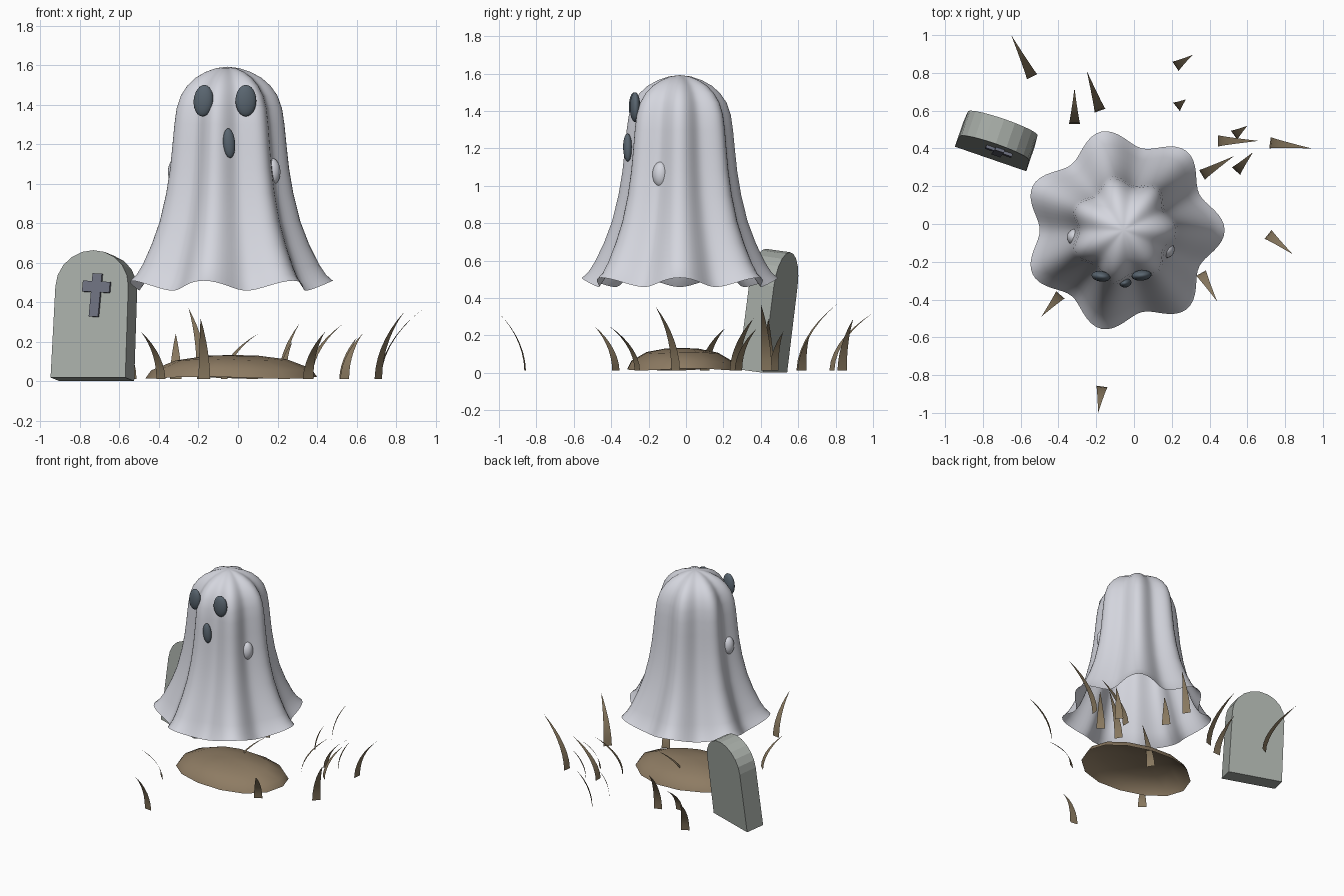
import bpy, bmesh, math
from mathutils import Vector, Matrix

cube = bpy.data.objects.get("Cube")
if cube:
    bpy.data.objects.remove(cube, do_unlink=True)


def material(name, rgb):
    m = bpy.data.materials.new(name)
    m.use_nodes = True
    m.diffuse_color = (*rgb, 1)
    bsdf = m.node_tree.nodes["Principled BSDF"]
    bsdf.inputs["Base Color"].default_value = (*rgb, 1)
    bsdf.inputs["Roughness"].default_value = 0.9
    return m


sheet_white = material("sheet white", (0.66, 0.67, 0.73))
face_slate = material("face slate", (0.10, 0.13, 0.16))
stone_grey = material("stone grey", (0.38, 0.41, 0.38))
cross_slate = material("cross slate", (0.15, 0.16, 0.21))
soil_brown = material("soil brown", (0.27, 0.20, 0.125))
grass_tan = material("grass tan", (0.25, 0.19, 0.115))


def finish(name, bm, mat, smooth=False, matrix=None):
    mesh = bpy.data.meshes.new(name)
    bm.to_mesh(mesh)
    bm.free()
    ob = bpy.data.objects.new(name, mesh)
    bpy.context.collection.objects.link(ob)
    mesh.materials.append(mat)
    if smooth:
        mesh.shade_smooth()
    if matrix:
        ob.matrix_world = matrix
    return ob


def lathe(name, rings, sides, place, mat):
    """Open dome: an apex and rings whose points come from place(r, z, angle)."""
    bm = bmesh.new()
    apex = bm.verts.new(place(0, rings[0][1], 0))
    last = None
    for r, z in rings[1:]:
        ring = [bm.verts.new(place(r, z, math.tau * i / sides)) for i in range(sides)]
        for i in range(sides):
            j = (i + 1) % sides
            if last:
                bm.faces.new((last[i], ring[i], ring[j], last[j]))
            else:
                bm.faces.new((apex, ring[i], ring[j]))
        last = ring
    return finish(name, bm, mat, True)


def ellipsoid(name, centre, radii, mat, roll=0.0, turn=0.0):
    bm = bmesh.new()
    bmesh.ops.create_uvsphere(bm, u_segments=20, v_segments=12, radius=1)
    m = (Matrix.Translation(centre) @ Matrix.Rotation(turn, 4, 'Z')
         @ Matrix.Rotation(roll, 4, 'Y') @ Matrix.Diagonal((*radii, 1)))
    return finish(name, bm, mat, True, m)


# Draped sheet with seven folds and a wavy hem
def fold(r, z, a):
    wave = math.cos(7 * a)
    r *= 1 - 0.085 * (1 - wave)
    skirt = max(0, (0.8 - z) / 0.31) ** 2
    return (-0.055 + r * math.cos(a), -0.033 + r * math.sin(a), z + 0.024 * wave * skirt)


sheet_profile = [(0, 1.592), (0.06, 1.585), (0.12, 1.565), (0.175, 1.535), (0.22, 1.495),
                 (0.255, 1.445), (0.278, 1.38), (0.29, 1.30), (0.30, 1.20), (0.313, 1.08),
                 (0.335, 0.95), (0.37, 0.81), (0.415, 0.69), (0.465, 0.58), (0.50, 0.52),
                 (0.535, 0.484)]
lathe("ghost_sheet", sheet_profile, 112, fold, sheet_white)

# Face and small arm bumps under the sheet
ellipsoid("right_eye", (-0.175, -0.277, 1.42), (0.05, 0.028, 0.08), face_slate, 0.1, -0.15)
ellipsoid("left_eye", (0.04, -0.272, 1.42), (0.053, 0.028, 0.08), face_slate, 0, 0.1)
ellipsoid("mouth", (-0.045, -0.312, 1.205), (0.031, 0.024, 0.075), face_slate, -0.08, 0.2)
ellipsoid("left_arm", (0.17, -0.135, 1.06), (0.045, 0.045, 0.07), sheet_white, 0, -0.4)
ellipsoid("right_arm", (-0.31, -0.07, 1.06), (0.045, 0.045, 0.07), sheet_white, 0, 0.2)


# Leaning gravestone, extruded from an arched outline
def slab(name, outline, y0, y1, mat, matrix):
    bm = bmesh.new()
    face = bm.faces.new([bm.verts.new((x, y0, z)) for x, z in outline])
    new = bmesh.ops.extrude_face_region(bm, geom=[face])["geom"]
    bmesh.ops.translate(bm, vec=(0, y1 - y0, 0),
                        verts=[v for v in new if isinstance(v, bmesh.types.BMVert)])
    bmesh.ops.recalc_face_normals(bm, faces=bm.faces)
    return finish(name, bm, mat, False, matrix)


stone_place = (Matrix.Translation((-0.737, 0.41, 0.01))
               @ Matrix.Rotation(math.radians(-19), 4, 'Z')
               @ Matrix.Rotation(math.radians(-7.5), 4, 'X'))
arch = [(0.195 * math.cos(math.pi * i / 10), 0.465 + 0.185 * math.sin(math.pi * i / 10))
        for i in range(11)]
slab("gravestone", [(-0.2, 0), (0.2, 0)] + arch, -0.07, 0.07, stone_grey, stone_place)

# Raised cross on the stone
w, a, low, high = 0.025, 0.073, 0.435, 0.49
cross = [(-w, 0.31), (w, 0.31), (w, low), (a, low), (a, high), (w, high),
         (w, 0.53), (-w, 0.53), (-w, high), (-a, high), (-a, low), (-w, low)]
slab("stone_cross", cross, -0.086, -0.06, cross_slate,
     stone_place @ Matrix.Translation((0.005, 0, 0)) @ Matrix.Rotation(0.05, 4, 'Y'))


# Low mound of earth
def heap(r, z, a):
    return (-0.035 + 0.435 * r * math.cos(a),
            -0.02 + 0.3 * r * math.sin(a),
            z + 0.006 * r * math.sin(3 * a + 1))


lathe("earth_mound", [(0, 0.133), (0.3, 0.129), (0.65, 0.108), (0.93, 0.06), (1, 0.018)],
      14, heap, soil_brown)


# Curved flat grass blades: base x, y, tip x, y, height
def blade(name, bx, by, tx, ty, height, width=0.03, steps=7):
    bm = bmesh.new()
    lean = Vector((tx - bx, ty - by, 0))
    side = Vector((-lean.y, lean.x, 0)).normalized()
    last = None
    for i in range(steps + 1):
        t = i / steps
        p = Vector((bx, by, 0.012)) + lean * t ** 1.8
        p.z += (height - 0.012) * (1.15 * t - 0.15 * t * t)
        half = side * width * (1 - t ** 1.5)
        pair = [bm.verts.new(p - half), bm.verts.new(p + half)] if i < steps else [bm.verts.new(p)]
        if last:
            bm.faces.new([last[0]] + pair + [last[1]])
        last = pair
    bmesh.ops.reverse_faces(bm, faces=bm.faces)
    return finish(name, bm, grass_tan, True)


blades = [
    (-0.54, 0.78, -0.65, 1.0, 0.32), (-0.18, 0.6, -0.25, 0.81, 0.37),
    (-0.315, 0.53, -0.315, 0.72, 0.24), (0.22, 0.835, 0.31, 0.895, 0.29),
    (0.225, 0.62, 0.275, 0.66, 0.2), (0.445, 0.44, 0.66, 0.44, 0.29),
    (0.36, 0.26, 0.53, 0.36, 0.29), (0.54, 0.28, 0.63, 0.38, 0.24),
    (0.53, 0.47, 0.6, 0.52, 0.22), (0.72, 0.43, 0.94, 0.4, 0.37),
    (0.71, -0.055, 0.84, -0.16, 0.35), (0.355, -0.26, 0.44, -0.41, 0.25),
    (-0.39, -0.375, -0.49, -0.49, 0.25), (-0.17, -0.86, -0.19, -1.0, 0.32),
    (-0.07, 0.1, 0.1, 0.21, 0.24),
]
for i, b in enumerate(blades):
    blade(f"grass_blade_{i + 1}", *b)
